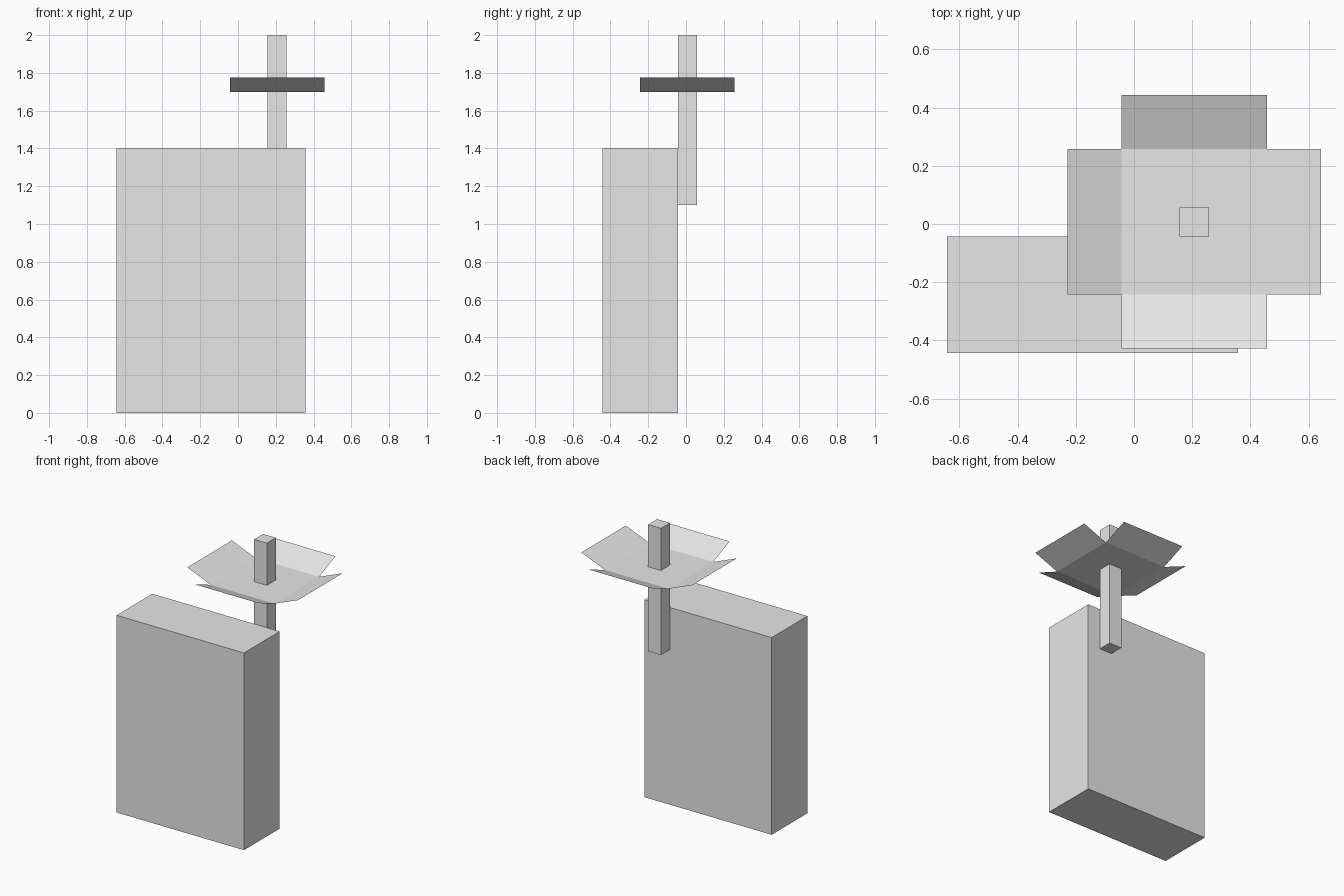
import bpy
import bmesh
from math import radians, sin, cos
from mathutils import Matrix, Vector

cube = bpy.data.objects.get("Cube")
if cube:
    bpy.data.objects.remove(cube, do_unlink=True)

# Single light grey material
GREY = (0.8, 0.8, 0.8, 1.0)
grey = bpy.data.materials.new("light_grey")
grey.use_nodes = True
grey.diffuse_color = GREY
grey.node_tree.nodes["Principled BSDF"].inputs["Base Color"].default_value = GREY


def add_object(name, bm, location):
    mesh = bpy.data.meshes.new(name)
    bm.to_mesh(mesh)
    bm.free()
    mesh.materials.append(grey)
    obj = bpy.data.objects.new(name, mesh)
    obj.location = location
    bpy.context.collection.objects.link(obj)
    return obj


def add_box(name, size, center):
    bm = bmesh.new()
    bmesh.ops.create_cube(bm, size=1.0)
    bmesh.ops.scale(bm, vec=size, verts=bm.verts)
    return add_object(name, bm, center)


POST_X, POST_Y = 0.207, 0.007

# Main body and the post fixed to its back face
add_box("body", (1.0, 0.4, 1.4), (-0.143, -0.243, 0.7))
add_box("post", (0.1, 0.1, 0.9), (POST_X, POST_Y, 1.55))

# Thin tray: square floor with four flaps folded upwards
HALF, FLAP, FOLD = 0.25, 0.2, radians(22)
reach, rise = HALF + FLAP * cos(FOLD), FLAP * sin(FOLD)
bm = bmesh.new()
floor = [bm.verts.new((x, y, 0)) for x, y in
         ((HALF, -HALF), (HALF, HALF), (-HALF, HALF), (-HALF, -HALF))]
bm.faces.new(floor)
for i in range(4):
    turn = Matrix.Rotation(radians(90 * i), 3, "Z")
    a, b = floor[i], floor[(i + 1) % 4]
    outer = [bm.verts.new(turn @ Vector((reach, y, rise))) for y in (-HALF, HALF)]
    bm.faces.new((a, outer[0], outer[1], b))
add_object("tray", bm, (POST_X, POST_Y, 1.7))
